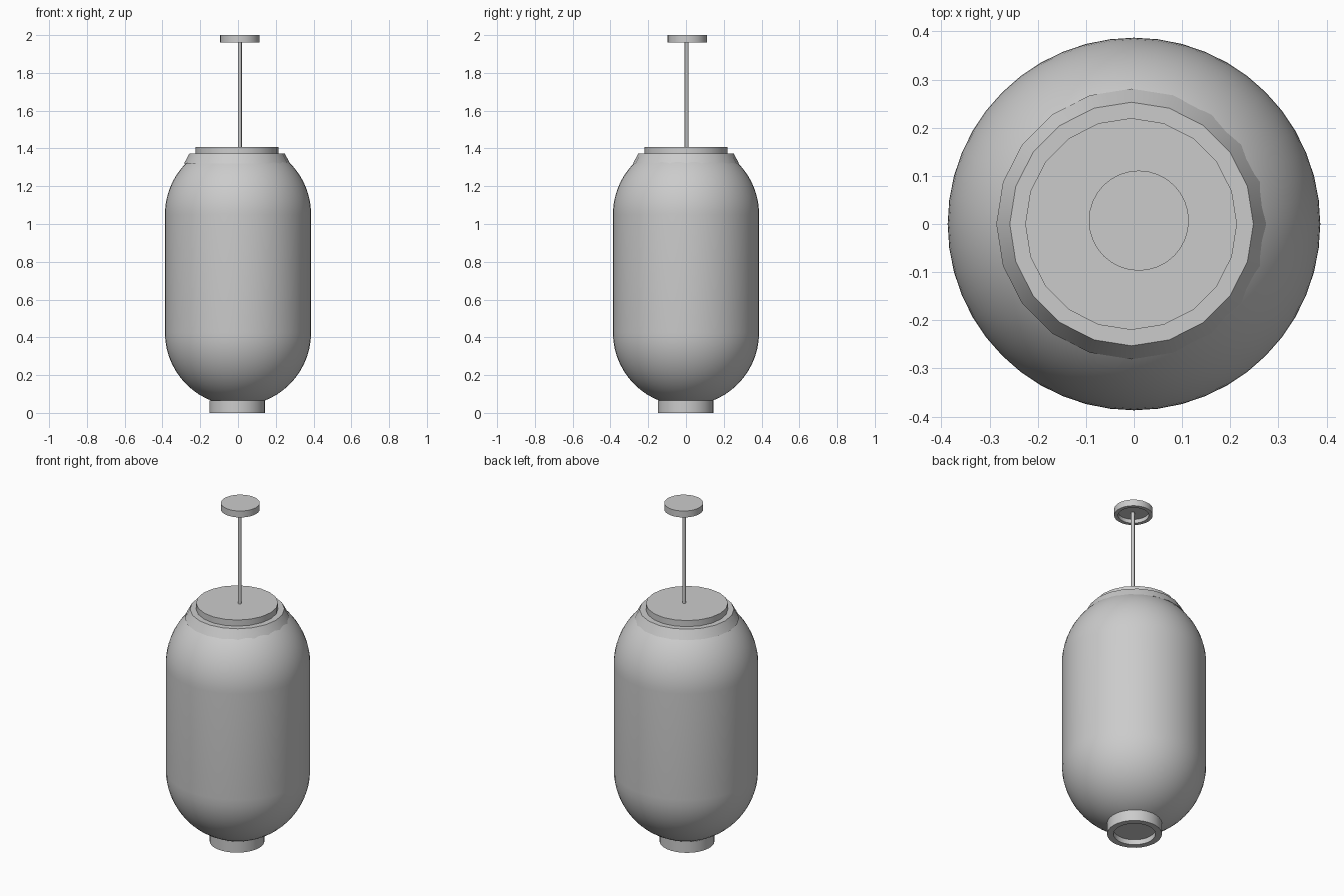
import bpy, bmesh, math

old = bpy.data.objects.get("Cube")
if old:
    bpy.data.objects.remove(old, do_unlink=True)

grey = bpy.data.materials.new("plain grey")
grey.use_nodes = True
colour = (0.6, 0.6, 0.6, 1)
grey.diffuse_color = colour
grey.node_tree.nodes["Principled BSDF"].inputs["Base Color"].default_value = colour


def lathe(name, profile, sides, centre=(0, 0), angle=35):
    """Spin (radius, height) points, listed bottom to top, around a vertical axis."""
    bm = bmesh.new()
    rings = []
    for r, z in profile:
        if r == 0:
            rings.append([bm.verts.new((0, 0, z))])
        else:
            turns = [2 * math.pi * i / sides for i in range(sides)]
            rings.append([bm.verts.new((r * math.cos(a), r * math.sin(a), z)) for a in turns])
    for low, high in zip(rings, rings[1:]):
        for i in range(sides):
            j = (i + 1) % sides
            if len(low) == 1:
                bm.faces.new((low[0], high[j], high[i]))
            elif len(high) == 1:
                bm.faces.new((low[i], low[j], high[0]))
            else:
                bm.faces.new((low[i], low[j], high[j], high[i]))
    mesh = bpy.data.meshes.new(name)
    bm.to_mesh(mesh)
    bm.free()
    mesh.materials.append(grey)
    obj = bpy.data.objects.new(name, mesh)
    obj.location = (*centre, 0)
    bpy.context.collection.objects.link(obj)
    bpy.ops.object.select_all(action='DESELECT')
    obj.select_set(True)
    bpy.context.view_layer.objects.active = obj
    bpy.ops.object.shade_smooth_by_angle(angle=math.radians(angle))
    return obj


def disc(r, low, high):
    return [(0, low), (r, low), (r, high), (0, high)]


def recessed_disc(r, hole, low, floor, high):
    return [(0, floor), (hole, floor), (hole, low), (r, low), (r, high), (0, high)]


# Capsule shade: lower dome, straight wall, upper dome cut flat under the cap
R, LOW, HIGH, STEPS = 0.387, 0.425, 1.05, 14
lower = [(R * math.sin(t), LOW - R * math.cos(t))
         for t in (math.pi / 2 * i / STEPS for i in range(STEPS + 1))]
cut = math.acos(0.22 / R)
upper = [(R * math.cos(t), HIGH + R * math.sin(t))
         for t in (cut * i / STEPS for i in range(STEPS + 1))]
lower[0] = (0, LOW - R)
lathe("shade", lower + upper + [(0, upper[-1][1])], 48)

# Sloped collar and cap on top of the shade
lathe("collar", [(0, 1.32), (0.281, 1.32), (0.253, 1.372), (0, 1.372)], 20, (-0.005, 0))
lathe("cap", disc(0.22, 1.372, 1.408), 20, (-0.006, 0))

# Hanging rod and hollow ceiling canopy
lathe("rod", disc(0.01, 1.4, 1.98), 12, (0.01, 0.003))
lathe("ceiling_canopy", recessed_disc(0.104, 0.083, 1.962, 1.985, 2.0), 32, (0.01, 0.007))

# Recessed ring under the shade
lathe("bottom_ring", recessed_disc(0.147, 0.113, 0, 0.03, 0.066), 32, (-0.005, -0.002))
